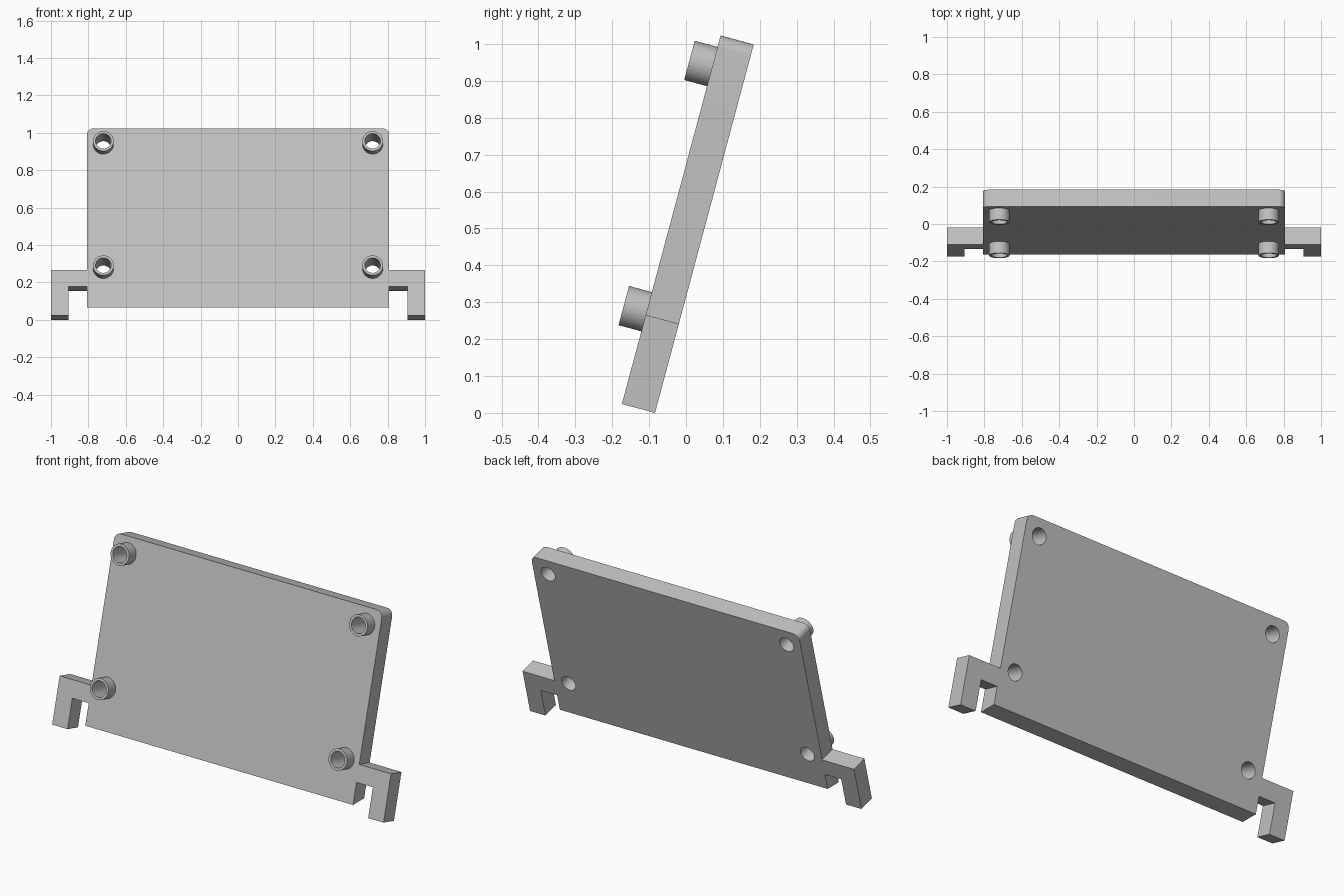
import bpy, bmesh
from math import sin, cos, pi, radians
from mathutils import Vector

cube = bpy.data.objects.get("Cube")
if cube:
    bpy.data.objects.remove(cube, do_unlink=True)

# Dimensions in the plate's own plane (y runs up the slope, z out of the front)
THICK = 0.093
HEIGHT = 1.034
HALF_W = 0.808
CORNER = 0.035
TUBE_R, BORE_R, TUBE_LEN = 0.055, 0.0415, 0.064
TILT = radians(75)
BASE_Z = 0.065
HOLES = [(sx * 0.72, v) for sx in (-1, 1) for v in (0.259, 0.947)]

grey = bpy.data.materials.new("light grey")
grey.use_nodes = True
grey.diffuse_color = (0.53, 0.53, 0.53, 1)
grey.node_tree.nodes["Principled BSDF"].inputs["Base Color"].default_value = grey.diffuse_color


def circle(cx, cy, r, n=48):
    return [(cx + r * cos(2 * pi * i / n), cy + r * sin(2 * pi * i / n)) for i in range(n)]


def extruded(name, loops, z0, depth, adjust=None):
    """Fill an outline with holes, extrude it, and tilt it into place."""
    bm = bmesh.new()
    edges = []
    for loop in loops:
        vs = [bm.verts.new((x, y, z0)) for x, y in loop]
        edges += [bm.edges.new((vs[i - 1], vs[i])) for i in range(len(vs))]
    bmesh.ops.triangle_fill(bm, edges=edges, use_beauty=True, normal=(0, 0, 1))
    geo = bmesh.ops.extrude_face_region(bm, geom=bm.faces[:], use_keep_orig=True)
    top = [g for g in geo["geom"] if isinstance(g, bmesh.types.BMVert)]
    bmesh.ops.translate(bm, verts=top, vec=Vector((0, 0, depth)))
    if adjust:
        adjust(bm)
    bmesh.ops.recalc_face_normals(bm, faces=bm.faces[:])
    mesh = bpy.data.meshes.new(name)
    bm.to_mesh(mesh)
    bm.free()
    mesh.materials.append(grey)
    obj = bpy.data.objects.new(name, mesh)
    bpy.context.collection.objects.link(obj)
    obj.rotation_euler.x = TILT
    obj.location.y = -0.084
    bpy.ops.object.select_all(action="DESELECT")
    obj.select_set(True)
    bpy.context.view_layer.objects.active = obj
    bpy.ops.object.shade_smooth_by_angle(angle=radians(30))
    return obj


# Plate outline with hooked feet; the right half is mirrored
base = 0.05
half = [(HALF_W, base), (HALF_W, 0.158), (0.907, 0.158), (0.907, 0),
        (1, 0), (1, 0.25), (HALF_W, 0.25)]
for i in range(9):
    a = pi / 2 * i / 8
    half.append((HALF_W - CORNER + CORNER * cos(a), HEIGHT - CORNER + CORNER * sin(a)))
outline = half + [(-x, y) for x, y in reversed(half)]


# The lower edge between the feet is cut level with the ground
def level_base(bm):
    for v in bm.verts:
        if abs(v.co.y - base) < 1e-4 and abs(abs(v.co.x) - HALF_W) < 1e-4:
            v.co.y = (BASE_Z - v.co.z * cos(TILT)) / sin(TILT)


extruded("plate_with_feet", [outline] + [circle(x, y, BORE_R) for x, y in HOLES],
         0, THICK, level_base)

# Hollow standoffs on the front
for (x, y) in HOLES:
    side = "left" if x > 0 else "right"
    level = "upper" if y > 0.5 else "lower"
    extruded(f"{level}_{side}_standoff", [circle(x, y, TUBE_R), circle(x, y, BORE_R)],
             THICK, TUBE_LEN)
